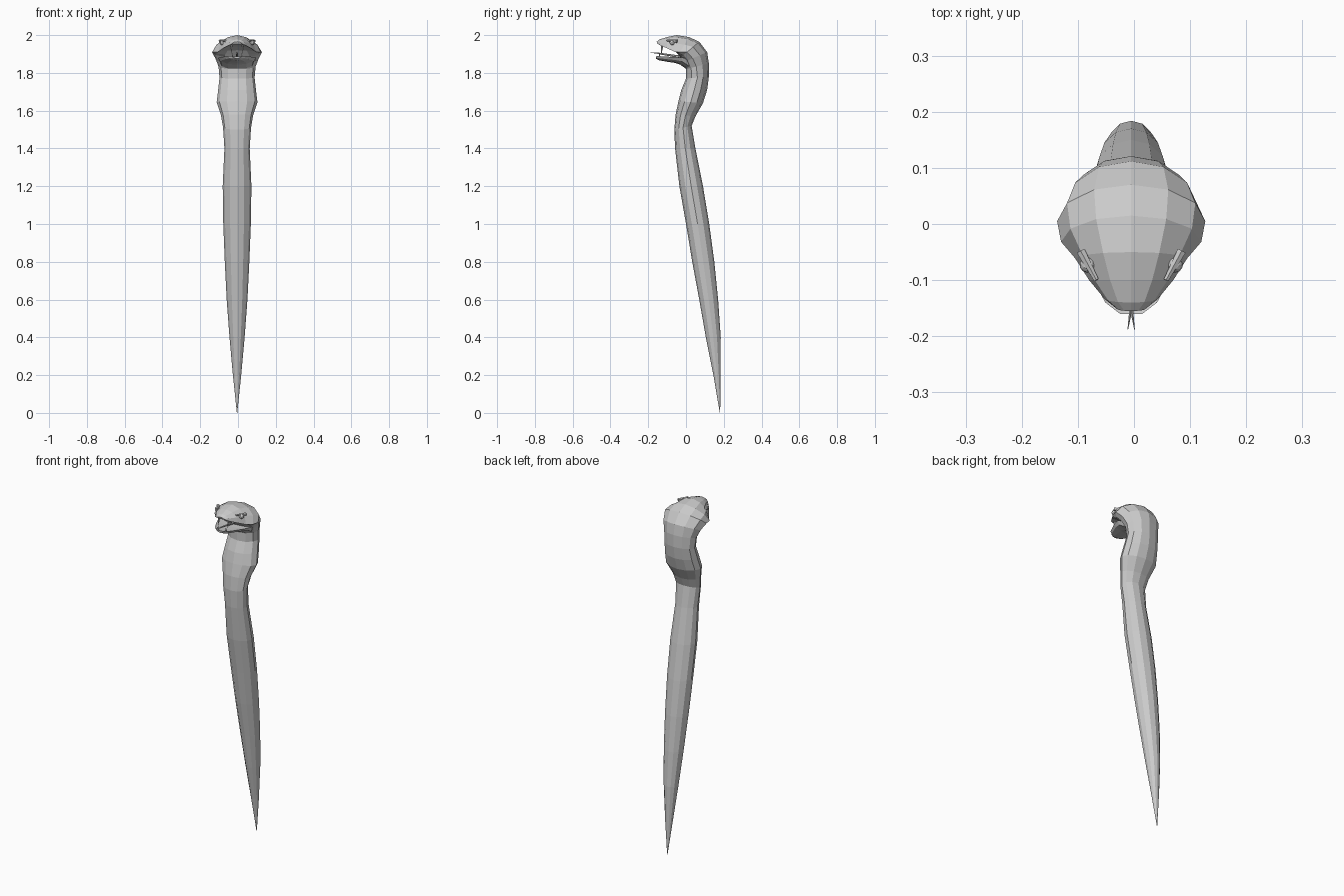
import bpy, bmesh, math
from mathutils import Vector

if "Cube" in bpy.data.objects:
    bpy.data.objects.remove(bpy.data.objects["Cube"], do_unlink=True)

CX = -0.005  # centre line of the snake
grey = bpy.data.materials.new("scale grey")
grey.use_nodes = True
grey.diffuse_color = (0.6, 0.6, 0.6, 1)
grey.node_tree.nodes["Principled BSDF"].inputs["Base Color"].default_value = (0.6, 0.6, 0.6, 1)


def finish(bm, name):
    bmesh.ops.recalc_face_normals(bm, faces=bm.faces)
    mesh = bpy.data.meshes.new(name)
    bm.to_mesh(mesh)
    bm.free()
    mesh.materials.append(grey)
    obj = bpy.data.objects.new(name, mesh)
    bpy.context.collection.objects.link(obj)
    return obj


def loft(name, sections, sides=12):
    """Each section: belly y, belly z, back y, back z, half width, ridge position."""
    bm = bmesh.new()
    rings = []
    for fy, fz, by, bz, w, s in sections:
        belly, back = Vector((CX, fy, fz)), Vector((CX, by, bz))
        ring = []
        for i in range(sides):
            a = math.tau * i / sides
            c = math.cos(a)
            t = s + (1 - s if c > 0 else s) * c
            p = belly.lerp(back, t)
            p.x += w * math.sin(a)
            ring.append(bm.verts.new(p))
        rings.append(ring)
    for r0, r1 in zip(rings, rings[1:]):
        for i in range(sides):
            j = (i + 1) % sides
            bm.faces.new((r0[i], r0[j], r1[j], r1[i]))
    bm.faces.new(rings[0])
    bm.faces.new(rings[-1])
    return finish(bm, name)


def rod(name, start, end, r1, r2, sides=6):
    start, end = Vector(start), Vector(end)
    d = end - start
    bm = bmesh.new()
    bmesh.ops.create_cone(bm, cap_ends=True, segments=sides, radius1=r1, radius2=r2, depth=d.length)
    obj = finish(bm, name)
    obj.rotation_mode = "QUATERNION"
    obj.rotation_quaternion = d.to_track_quat("Z", "Y")
    obj.location = (start + end) / 2
    return obj


# Body, neck, skull and upper jaw in one sweep from the tail tip
body = [
    (0.179, 0, 0.181, 0, 0.001, 0.5),
    (0.145, 0.2, 0.183, 0.2, 0.022, 0.5),
    (0.105, 0.4, 0.184, 0.4, 0.04, 0.5),
    (0.07, 0.6, 0.17, 0.6, 0.055, 0.5),
    (0.033, 0.8, 0.15, 0.8, 0.065, 0.5),
    (0, 1, 0.123, 1, 0.073, 0.5),
    (-0.035, 1.2, 0.09, 1.2, 0.076, 0.5),
    (-0.058, 1.4, 0.05, 1.4, 0.067, 0.5),
    (-0.062, 1.5, 0.03, 1.52, 0.074, 0.5),
    (-0.055, 1.58, 0.05, 1.57, 0.085, 0.5),
    (-0.04, 1.65, 0.09, 1.64, 0.108, 0.5),
    (-0.025, 1.71, 0.112, 1.71, 0.1, 0.5),
    (0, 1.77, 0.121, 1.78, 0.093, 0.5),
    (0, 1.82, 0.121, 1.85, 0.098, 0.45),
    (-0.015, 1.855, 0.112, 1.91, 0.115, 0.4),
    (-0.03, 1.88, 0.07, 1.965, 0.132, 0.35),
    (-0.04, 1.895, 0.015, 1.99, 0.125, 0.15),
    (-0.06, 1.92, -0.05, 2, 0.1, -0.1),
    (-0.1, 1.94, -0.1, 1.99, 0.075, -0.2),
    (-0.135, 1.95, -0.14, 1.977, 0.047, -0.2),
    (-0.151, 1.953, -0.155, 1.965, 0.025, 0.2),
]
loft("body_and_head", body)

# Lower jaw, scooped on top
jaw = [
    (0.03, 1.8, 0.03, 1.88, 0.09, 0.7),
    (-0.03, 1.843, -0.02, 1.875, 0.1, 1.2),
    (-0.06, 1.853, -0.06, 1.875, 0.088, 1.4),
    (-0.1, 1.859, -0.1, 1.877, 0.068, 1.5),
    (-0.14, 1.866, -0.14, 1.882, 0.046, 1.4),
    (-0.16, 1.876, -0.16, 1.888, 0.02, 1),
]
loft("lower_jaw", jaw)

# Forked tongue
rod("tongue", (CX, -0.03, 1.885), (CX, -0.15, 1.904), 0.007, 0.004)

for side, x in (("left", 1), ("right", -1)):
    rod(side + "_tongue_tip", (CX, -0.148, 1.904), (CX + x * 0.006, -0.188, 1.907), 0.003, 0.0006, 4)
    rod(side + "_fang", (CX + x * 0.03, -0.125, 1.955), (CX + x * 0.03, -0.13, 1.902), 0.007, 0.001)
    rod(side + "_lower_fang", (CX + x * 0.025, -0.142, 1.875), (CX + x * 0.025, -0.14, 1.905), 0.005, 0.001)

    # Eye with a heavy brow above it
    bm = bmesh.new()
    bmesh.ops.create_icosphere(bm, subdivisions=2, radius=0.014)
    eye = finish(bm, side + "_eye")
    eye.location = (CX + x * 0.078, -0.073, 1.96)
    rod(side + "_brow", (CX + x * 0.09, -0.048, 1.968), (CX + x * 0.062, -0.1, 1.972), 0.009, 0.005)
